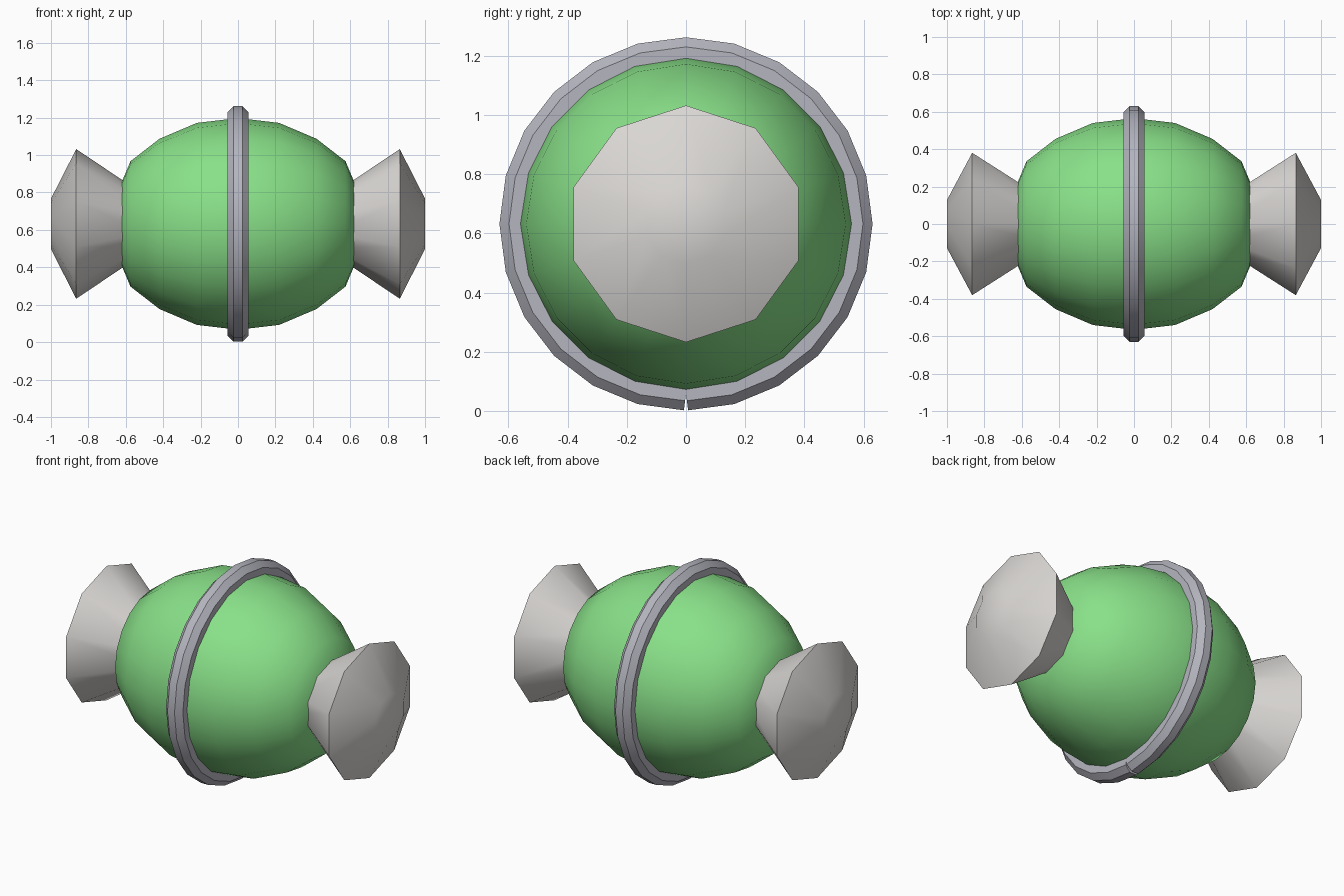
import bpy, bmesh
from math import pi, sin, cos, radians

cube = bpy.data.objects.get("Cube")
if cube:
    bpy.data.objects.remove(cube, do_unlink=True)

CENTRE_Z = 0.632


def material(name, rgb):
    m = bpy.data.materials.new(name)
    m.use_nodes = True
    m.diffuse_color = (*rgb, 1)
    m.node_tree.nodes["Principled BSDF"].inputs["Base Color"].default_value = (*rgb, 1)
    return m


def finish(name, bm, mat, angle):
    bmesh.ops.recalc_face_normals(bm, faces=bm.faces)
    mesh = bpy.data.meshes.new(name)
    bm.to_mesh(mesh)
    bm.free()
    mesh.materials.append(mat)
    ob = bpy.data.objects.new(name, mesh)
    ob.location.z = CENTRE_Z
    bpy.context.collection.objects.link(ob)
    bpy.ops.object.select_all(action='DESELECT')
    ob.select_set(True)
    bpy.context.view_layer.objects.active = ob
    bpy.ops.object.shade_smooth_by_angle(angle=radians(angle))


def skin(bm, loops):
    """Bridge successive closed loops of points and cap both ends."""
    rows = [[bm.verts.new(p) for p in loop] for loop in loops]
    n = len(rows[0])
    for a, b in zip(rows, rows[1:]):
        for i in range(n):
            j = (i + 1) % n
            bm.faces.new((a[i], a[j], b[j], b[i]))
    bm.faces.new(rows[0])
    bm.faces.new(rows[-1])


def lathe(name, profile, sides, mat, angle):
    """Turn a profile of (x, radius) about the x axis."""
    bm = bmesh.new()
    turns = [2 * pi * i / sides for i in range(sides)]
    skin(bm, [[(x, r * sin(t), r * cos(t)) for t in turns] for x, r in profile])
    finish(name, bm, mat, angle)


green = material("light green", (0.25, 0.75, 0.25))
pale = material("pale grey", (0.70, 0.68, 0.66))
steel = material("bluish grey", (0.46, 0.46, 0.52))

# Rounded barrel body
half = [(0.05, 0.56), (0.22, 0.54), (0.42, 0.455), (0.575, 0.335), (0.64, 0.18), (0.65, 0.06)]
lathe("body", [(-x, r) for x, r in reversed(half)] + half, 20, green, 60)

# Flared end knobs
knob = [(0.5, 0.155), (0.865, 0.4), (1.0, 0.135)]
for side, s in (("left", 1), ("right", -1)):
    lathe(side + "_knob", [(s * x, r) for x, r in knob], 10, pale, 50)

# Octagonal hoop, split at the bottom with square-cut ends
SEGMENTS, SIDES, MAJOR, MINOR = 24, 8, 0.575, 0.06
step = 2 * pi / SEGMENTS
sections = []
for k in range(SEGMENTS + 1):
    t = k * step - pi / 2
    lean = t + (step / 2 if k == 0 else -step / 2 if k == SEGMENTS else 0)
    loop = []
    for i in range(SIDES):
        a = 2 * pi * (i + 0.5) / SIDES
        out = MINOR * cos(a)
        loop.append((MINOR * sin(a), MAJOR * cos(t) + out * cos(lean), MAJOR * sin(t) + out * sin(lean)))
    sections.append(loop)
bm = bmesh.new()
skin(bm, sections)
finish("hoop", bm, steel, 40)
